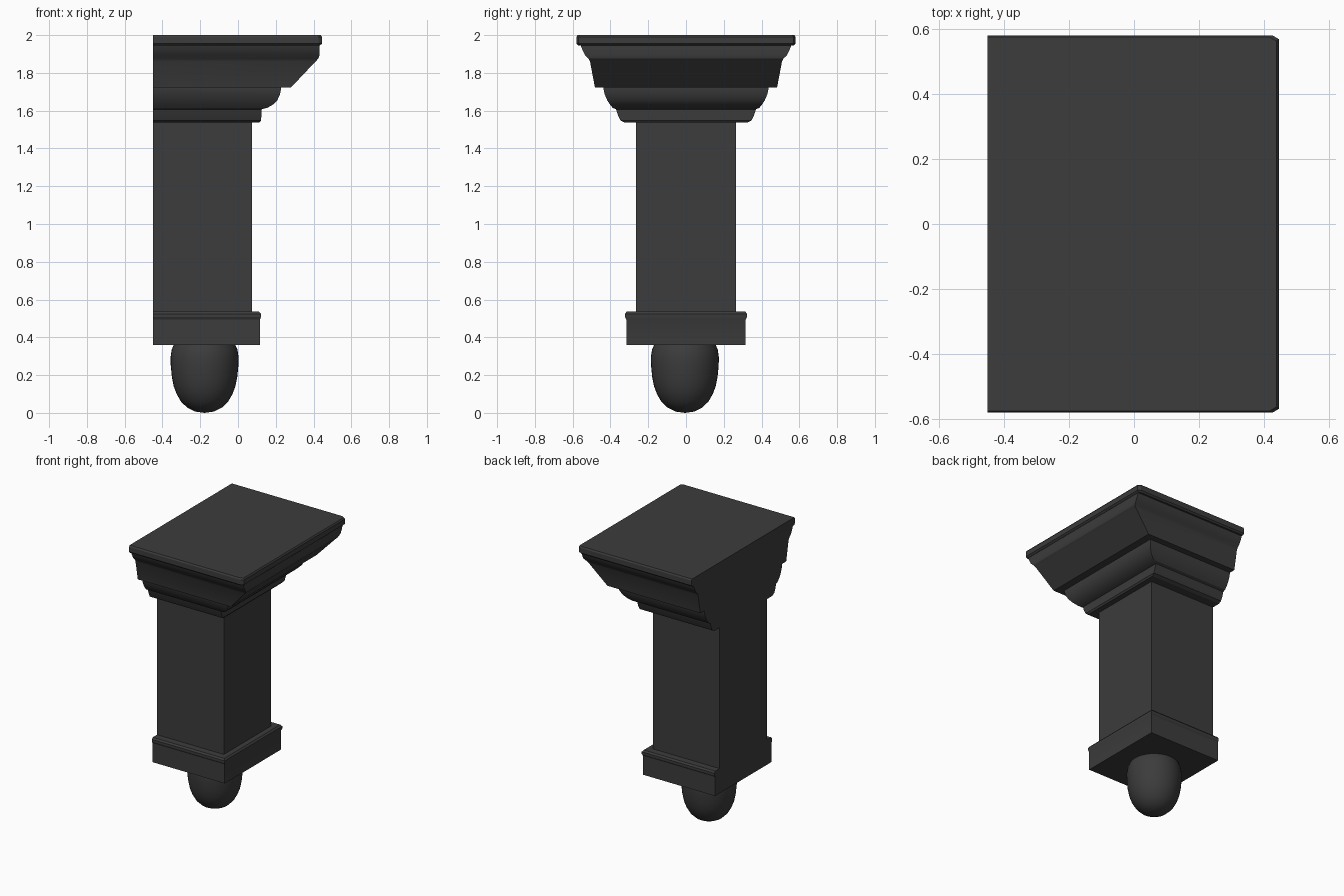
import bpy, bmesh, math

if "Cube" in bpy.data.objects:
    bpy.data.objects.remove(bpy.data.objects["Cube"])

BACK = -0.45
mat = bpy.data.materials.new("dark_paint")
mat.diffuse_color = (0.045, 0.045, 0.045, 1)
mat.use_nodes = True
mat.node_tree.nodes["Principled BSDF"].inputs["Base Color"].default_value = mat.diffuse_color


def finish(name, bm, angle):
    bmesh.ops.recalc_face_normals(bm, faces=bm.faces)
    me = bpy.data.meshes.new(name)
    bm.to_mesh(me)
    bm.free()
    ob = bpy.data.objects.new(name, me)
    bpy.context.collection.objects.link(ob)
    me.materials.append(mat)
    bpy.ops.object.select_all(action='DESELECT')
    ob.select_set(True)
    bpy.context.view_layer.objects.active = ob
    bpy.ops.object.shade_smooth_by_angle(angle=math.radians(angle))
    return ob


def loft(name, rows, cut=0.0, angle=25):
    """Stack rectangles (front x, half y, z) against the flat back plane."""
    bm = bmesh.new()
    rings = []
    for x, y, z in rows:
        if cut:
            pts = [(BACK, -y), (x - cut, -y), (x, -y + cut * 0.6),
                   (x, y - cut * 0.6), (x - cut, y), (BACK, y)]
        else:
            pts = [(BACK, -y), (x, -y), (x, y), (BACK, y)]
        rings.append([bm.verts.new((px, py, z)) for px, py in pts])
    n = len(rings[0])
    for a, b in zip(rings, rings[1:]):
        for i in range(n):
            j = (i + 1) % n
            bm.faces.new((a[i], a[j], b[j], b[i]))
    bm.faces.new(rings[0])
    bm.faces.new(rings[-1])
    return finish(name, bm, angle)


# Top slab with clipped front corners
loft("top_slab", [(0.433, 0.57, 1.945), (0.445, 0.58, 1.955),
                  (0.445, 0.58, 1.99), (0.438, 0.574, 2.0)], cut=0.02)

# Stepped crown moulding, from the shaft up to the slab
loft("crown_moulding", [
    (0.113, 0.325, 1.537), (0.122, 0.347, 1.548), (0.124, 0.36, 1.575),
    (0.124, 0.37, 1.607), (0.155, 0.388, 1.615), (0.185, 0.402, 1.632),
    (0.208, 0.417, 1.655), (0.222, 0.43, 1.685), (0.228, 0.437, 1.715),
    (0.228, 0.437, 1.722), (0.28, 0.482, 1.722), (0.41, 0.508, 1.86),
    (0.425, 0.515, 1.875), (0.432, 0.535, 1.895), (0.432, 0.55, 1.925),
    (0.432, 0.557, 1.945)])

# Shaft
loft("shaft", [(0.075, 0.266, 0.53), (0.075, 0.266, 1.54)])

# Base block with a small lip on top
loft("base_block", [(0.117, 0.316, 0.36), (0.117, 0.316, 0.495),
                    (0.122, 0.323, 0.508), (0.122, 0.323, 0.524),
                    (0.112, 0.314, 0.536)])

# Hanging rounded knob: a spun profile
profile = [(0.163, 0.36), (0.174, 0.335), (0.18, 0.295), (0.179, 0.25),
           (0.173, 0.19), (0.163, 0.14), (0.148, 0.1), (0.125, 0.06),
           (0.092, 0.028), (0.05, 0.007), (0.0, 0.0)]
bm = bmesh.new()
vs = [bm.verts.new((r, 0, z)) for r, z in profile]
es = [bm.edges.new(p) for p in zip(vs, vs[1:])]
bmesh.ops.spin(bm, geom=vs + es, cent=(0, 0, 0), axis=(0, 0, 1),
               angle=math.tau, steps=40)
bmesh.ops.remove_doubles(bm, verts=bm.verts, dist=0.0005)
bmesh.ops.holes_fill(bm, edges=[e for e in bm.edges if e.is_boundary], sides=0)
knob = finish("hanging_knob", bm, 40)
knob.location = (-0.177, -0.006, 0)
